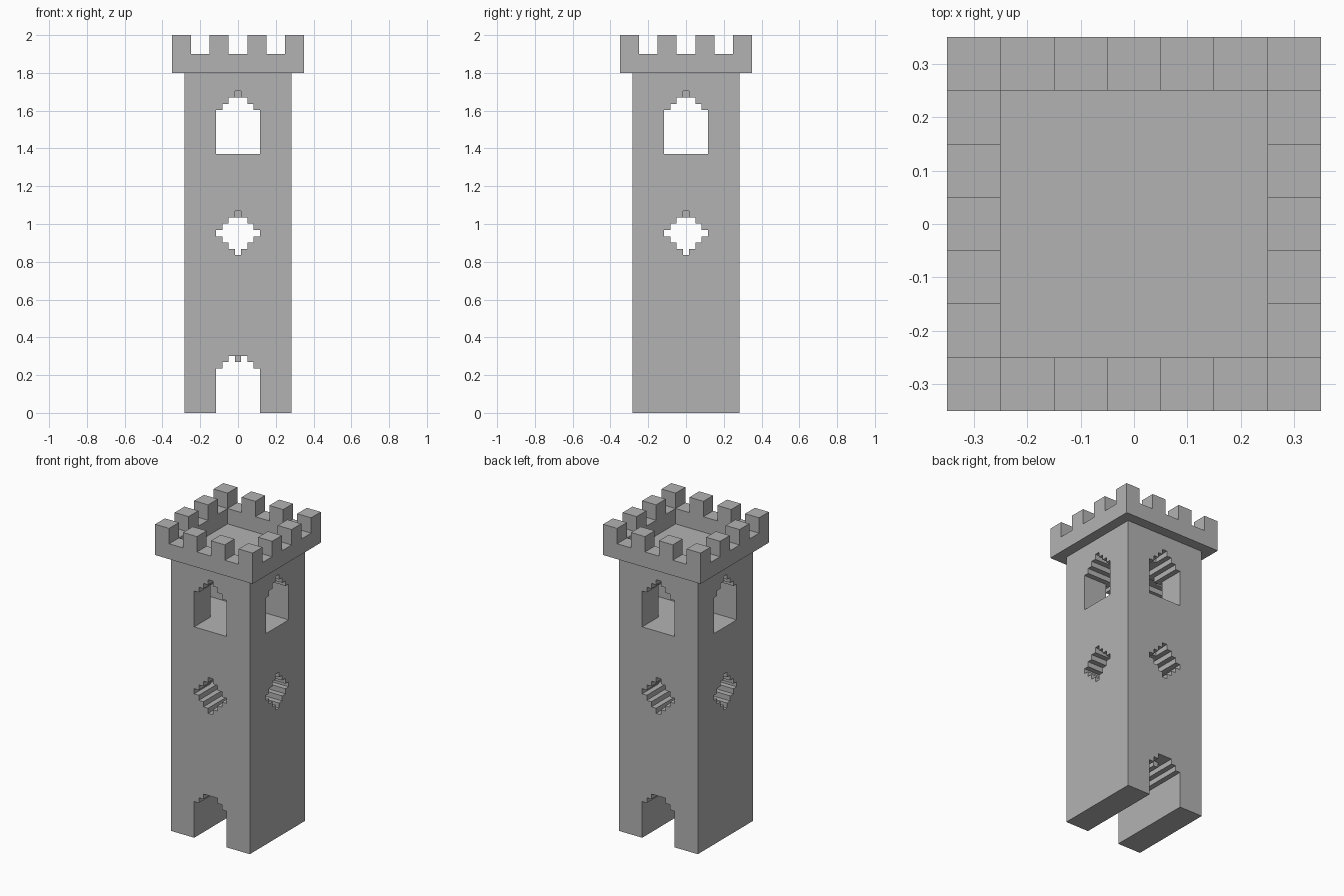
import bpy
import bmesh
from mathutils import Matrix

if "Cube" in bpy.data.objects:
    bpy.data.objects.remove(bpy.data.objects["Cube"])

CELL = 1 / 30          # size of one masonry step
BODY = 0.283           # half width of the shaft
RIM = 0.35             # half width of the parapet
ROOF = 1.8

stone = bpy.data.materials.new("grey_stone")
stone.use_nodes = True
GREY = (0.45, 0.45, 0.45, 1)
stone.diffuse_color = GREY
stone.node_tree.nodes["Principled BSDF"].inputs["Base Color"].default_value = GREY


def add_object(name, bm):
    bmesh.ops.recalc_face_normals(bm, faces=bm.faces)
    mesh = bpy.data.meshes.new(name)
    bm.to_mesh(mesh)
    bm.free()
    mesh.materials.append(stone)
    obj = bpy.data.objects.new(name, mesh)
    bpy.context.collection.objects.link(obj)
    return obj


def box(name, x, y, z):
    bm = bmesh.new()
    bmesh.ops.create_cube(bm, size=1)
    for v in bm.verts:
        v.co = [a + (c + 0.5) * (b - a) for c, (a, b) in zip(v.co, (x, y, z))]
    return add_object(name, bm)


def tunnel(name, rows, sideways):
    """Stepped outline of (bottom, top, half width) rows, run through the shaft."""
    right = [(w, z) for lo, hi, w in rows for z in (lo, hi)]
    outline = right + [(-w, z) for w, z in reversed(right)]
    bm = bmesh.new()
    face = bm.faces.new([bm.verts.new((w, -0.5, z)) for w, z in outline])
    new = bmesh.ops.extrude_face_region(bm, geom=[face])["geom"]
    moved = [g for g in new if isinstance(g, bmesh.types.BMVert)]
    bmesh.ops.translate(bm, verts=moved, vec=(0, 1, 0))
    if sideways:
        bm.transform(Matrix.Rotation(1.5707963268, 4, "Z"))
    return add_object(name, bm)


def cut(target, cutter):
    mod = target.modifiers.new("opening", "BOOLEAN")
    mod.operation = "DIFFERENCE"
    mod.solver = "EXACT"
    mod.object = cutter
    bpy.context.view_layer.objects.active = target
    bpy.ops.object.modifier_apply(modifier=mod.name)
    bpy.data.objects.remove(cutter)


def steps(z, halves):
    """One-cell rows climbing from z; halves are half widths in cells."""
    return [(z + i * CELL, z + (i + 1) * CELL, h * CELL) for i, h in enumerate(halves)]


# Shaft with door, diamond openings and arched windows
shaft = box("tower_shaft", (-BODY, BODY), (-BODY, BODY), (0, ROOF))
door = [(-0.1, 0.235, 3.5 * CELL)] + steps(0.235, (2.5, 1.5))
diamond = steps(0.835, (0.5, 1.5, 2.5, 3.5, 2.5, 1.5))
window = [(1.37, 1.603, 3.5 * CELL)] + steps(1.603, (2.5, 1.5))
cut(shaft, tunnel("door_cutter", door, False))
for rows in (diamond, window):
    top = rows[-1][1]
    for sideways in (False, True):
        cut(shaft, tunnel("opening_cutter", rows, sideways))
    # Shallow notch at the crown of each opening
    for axis in (0, 1):
        for side in (-1, 1):
            span = [(-CELL / 2, CELL / 2)] * 2
            span[axis] = tuple(sorted((side * 0.18, side * 0.4)))
            cut(shaft, box("notch_cutter", *span, (top - 0.01, top + CELL)))

# Keystone hanging inside the door arch
box("door_keystone", (-CELL / 2, CELL / 2), (-0.2, 0.2), (0.235 + CELL, 0.32))

# Crenellated parapet around the flat roof
parapet = box("parapet", (-RIM, RIM), (-RIM, RIM), (ROOF, 2))
cut(parapet, box("roof_cutter", (-0.25, 0.25), (-0.25, 0.25), (ROOF - 0.1, 2.1)))
for c in (-0.2, 0, 0.2):
    gap = (c - 0.05, c + 0.05)
    cut(parapet, box("crenel_cutter", gap, (-0.5, 0.5), (1.9, 2.1)))
    cut(parapet, box("crenel_cutter", (-0.5, 0.5), gap, (1.9, 2.1)))
